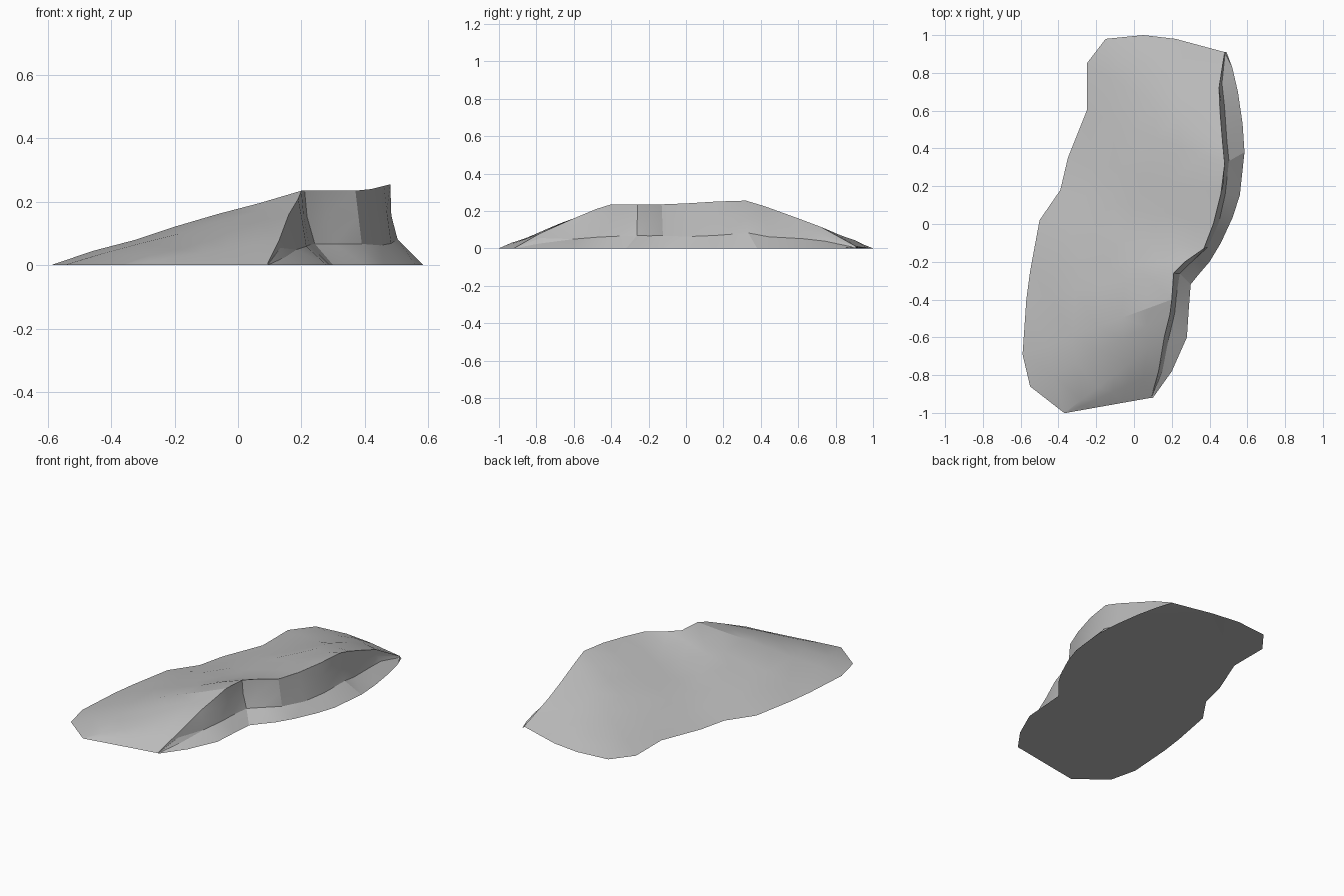
import bpy
import bmesh
import random
from mathutils import Vector

random.seed(4)
cube = bpy.data.objects.get("Cube")
if cube:
    bpy.data.objects.remove(cube)

# Stone colour
stone = bpy.data.materials.new("grey_stone")
stone.use_nodes = True
colour = (0.5, 0.5, 0.5, 1)
stone.diffuse_color = colour
shader = next(n for n in stone.node_tree.nodes if n.type == 'BSDF_PRINCIPLED')
shader.inputs["Base Color"].default_value = colour
shader.inputs["Roughness"].default_value = 0.9

# Ribs from front to back: foot of the ramp, crest of the cliff, foot of the cliff
ribs = [
    ((-.36, -1), (.09, -.92, 0), (.1, -.92)),
    ((-.36, -1), (.13, -.78, .08), (.2, -.78)),
    ((-.37, -1), (.16, -.6, .16), (.28, -.6)),
    ((-.55, -.86), (.19, -.48, .21), (.29, -.45)),
    ((-.59, -.69), (.2, -.4, .235), (.3, -.32)),
    ((-.57, -.4), (.21, -.26, .235), (.34, -.27)),
    ((-.55, -.25), (.27, -.2, .235), (.4, -.2)),
    ((-.5, .02), (.37, -.13, .235), (.46, -.1)),
    ((-.39, .18), (.42, 0, .24), (.52, .03)),
    ((-.35, .35), (.46, .16, .25), (.56, .15)),
    ((-.25, .6), (.48, .32, .255), (.585, .38)),
    ((-.25, .85), (.47, .42, .225), (.575, .53)),
    ((-.15, .98), (.455, .6, .16), (.55, .7)),
    ((.05, 1), (.45, .72, .115), (.52, .83)),
    ((.22, .98), (.48, .91, .01), (.49, .91)),
]
RAMP_STEPS = 6


def jitter(amount):
    return random.uniform(-amount, amount)


def rib_points(ramp_foot, crest, cliff_foot):
    """Cross-section: gentle ramp, steep cliff, then a sloping skirt."""
    a, b, c = Vector((*ramp_foot, 0)), Vector(crest), Vector((*cliff_foot, 0))
    points = [a]
    for i in range(1, RAMP_STEPS):
        p = a.lerp(b, i / RAMP_STEPS)
        p.z = max(0, p.z + jitter(.03) * b.z)
        points.append(p)
    points.append(b)
    for out, height in ((.08, .65), (.25, .3)):
        p = b.lerp(c, out + jitter(.05))
        p.z = b.z * (height + jitter(.04))
        points.append(p)
    points.append(c)
    return points


# Ramp, cliff and flat underside
bm = bmesh.new()
rows = [[bm.verts.new(p) for p in rib_points(*rib)] for rib in ribs]
for front, back in zip(rows, rows[1:]):
    for i in range(len(front) - 1):
        bm.faces.new((front[i], front[i + 1], back[i + 1], back[i]))
outline = [r[-1] for r in rows] + rows[-1][-2:0:-1]
outline += [r[0] for r in reversed(rows)] + rows[0][1:-1]
bm.faces.new(outline)
bmesh.ops.remove_doubles(bm, verts=bm.verts, dist=.002)
bmesh.ops.triangulate(bm, faces=bm.faces)
bmesh.ops.recalc_face_normals(bm, faces=bm.faces)

mesh = bpy.data.meshes.new("rock_mound")
bm.to_mesh(mesh)
bm.free()
mesh.materials.append(stone)
mound = bpy.data.objects.new("rock_mound", mesh)
bpy.context.collection.objects.link(mound)

# Soft shallow facets, crisp ridge lines
bpy.context.view_layer.objects.active = mound
mound.select_set(True)
bpy.ops.object.shade_smooth_by_angle(angle=.3)
